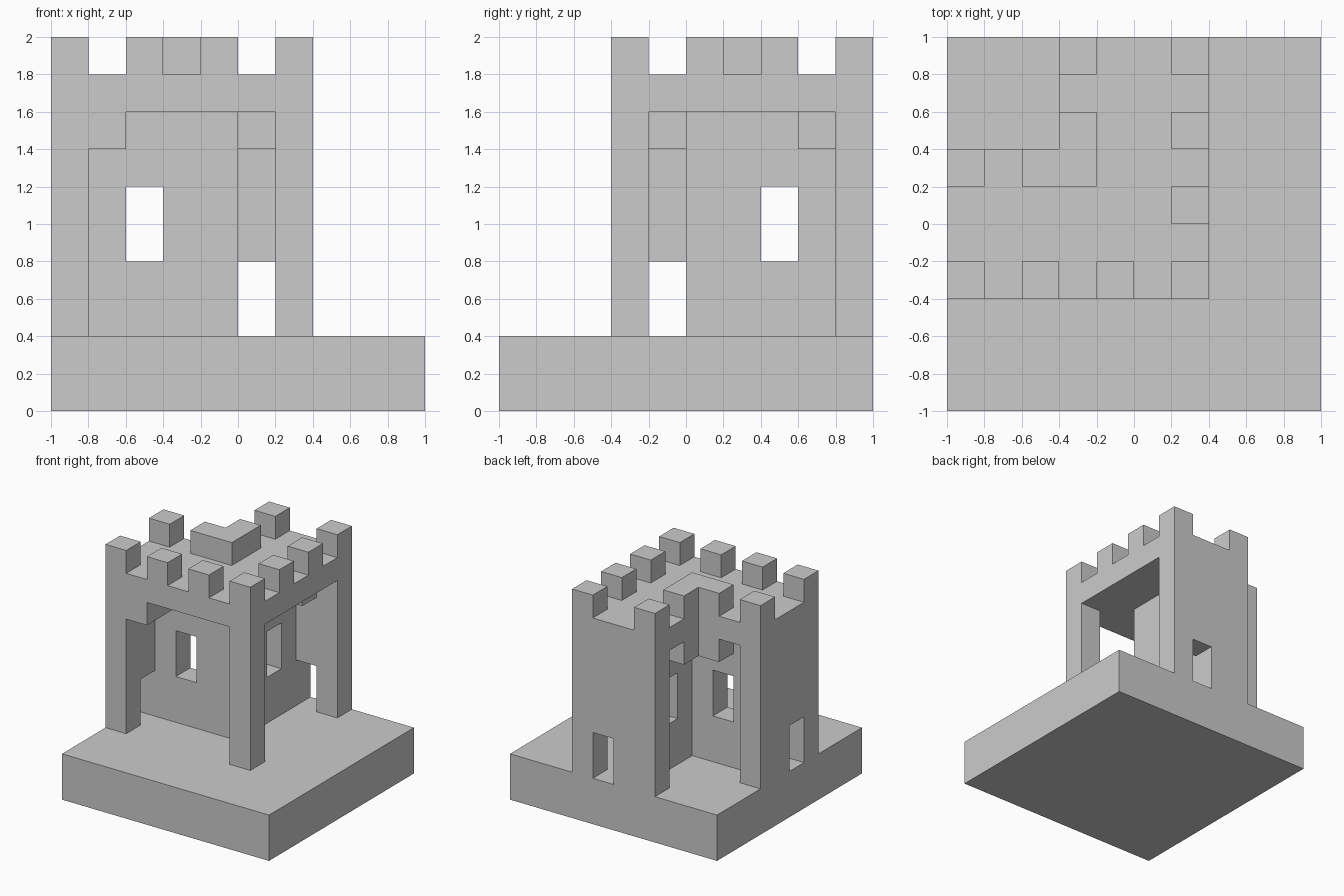
import bpy, bmesh

if "Cube" in bpy.data.objects:
    bpy.data.objects.remove(bpy.data.objects["Cube"])


def prism(name, outline, z0, z1):
    """Extrude a counter-clockwise plan outline from z0 to z1."""
    bm = bmesh.new()
    face = bm.faces.new([bm.verts.new((x, y, z0)) for x, y in outline])
    ext = bmesh.ops.extrude_face_region(bm, geom=[face], use_keep_orig=True)
    verts = [v for v in ext["geom"] if isinstance(v, bmesh.types.BMVert)]
    bmesh.ops.translate(bm, verts=verts, vec=(0, 0, z1 - z0))
    bmesh.ops.recalc_face_normals(bm, faces=bm.faces)
    mesh = bpy.data.meshes.new(name)
    bm.to_mesh(mesh)
    bm.free()
    obj = bpy.data.objects.new(name, mesh)
    bpy.context.collection.objects.link(obj)
    return obj


def box(name, x0, x1, y0, y1, z0, z1):
    return prism(name, [(x0, y0), (x1, y0), (x1, y1), (x0, y1)], z0, z1)


def cut(obj, *bounds):
    """Cut a box-shaped opening out of a wall."""
    cutter = box("cutter", *bounds)
    cutter.hide_render = True
    mod = obj.modifiers.new("opening", 'BOOLEAN')
    mod.operation = 'DIFFERENCE'
    mod.solver = 'EXACT'
    mod.object = cutter
    bpy.context.view_layer.objects.active = obj
    bpy.ops.object.modifier_apply(modifier=mod.name)
    bpy.data.objects.remove(cutter)


# Square base slab
box("base", -1, 1, -1, 1, 0, 0.4)

# Outer walls, each with a low doorway
left_wall = box("left_wall", -1, -0.8, -0.4, 0.4, 0.4, 1.6)
cut(left_wall, -1.1, -0.7, -0.2, 0, 0.3, 0.8)
back_wall = box("back_wall", -0.4, 0.4, 0.8, 1, 0.4, 1.6)
cut(back_wall, 0, 0.2, 0.7, 1.1, 0.3, 0.8)

# Inner walls, each with a window
inner_front = box("inner_front_wall", -0.8, 0, 0, 0.2, 0.4, 1.6)
cut(inner_front, -0.6, -0.4, -0.1, 0.3, 0.8, 1.2)
inner_side = box("inner_side_wall", -0.2, 0, 0.2, 0.8, 0.4, 1.6)
cut(inner_side, -0.3, 0.1, 0.4, 0.6, 0.8, 1.2)

# Front corner pillar
box("corner_pillar", 0.2, 0.4, -0.4, -0.2, 0.4, 1.6)

# Brackets under the roof
box("front_bracket", -0.8, -0.6, -0.4, 0, 1.4, 1.6)
box("side_bracket", 0, 0.2, 0.6, 0.8, 1.4, 1.6)

# L-shaped roof
prism("roof", [(-1, -0.4), (0.4, -0.4), (0.4, 1), (-0.4, 1),
               (-0.4, 0.4), (-1, 0.4)], 1.6, 1.8)

# L-shaped block at the inner corner, below and above the roof
corner = [(-0.6, 0.2), (-0.2, 0.2), (-0.2, 0.6), (-0.4, 0.6),
          (-0.4, 0.4), (-0.6, 0.4)]
prism("corner_corbel", corner, 1.4, 1.6)
prism("corner_merlon", corner, 1.8, 2)

# Single merlons around the roof edge
spots = [(-1 + 0.4 * i, -0.4) for i in range(3)]
spots += [(0.2, -0.4 + 0.4 * i) for i in range(4)]
spots += [(-1, 0.2), (-0.4, 0.8)]
for x, y in spots:
    box("merlon", x, x + 0.2, y, y + 0.2, 1.8, 2)
